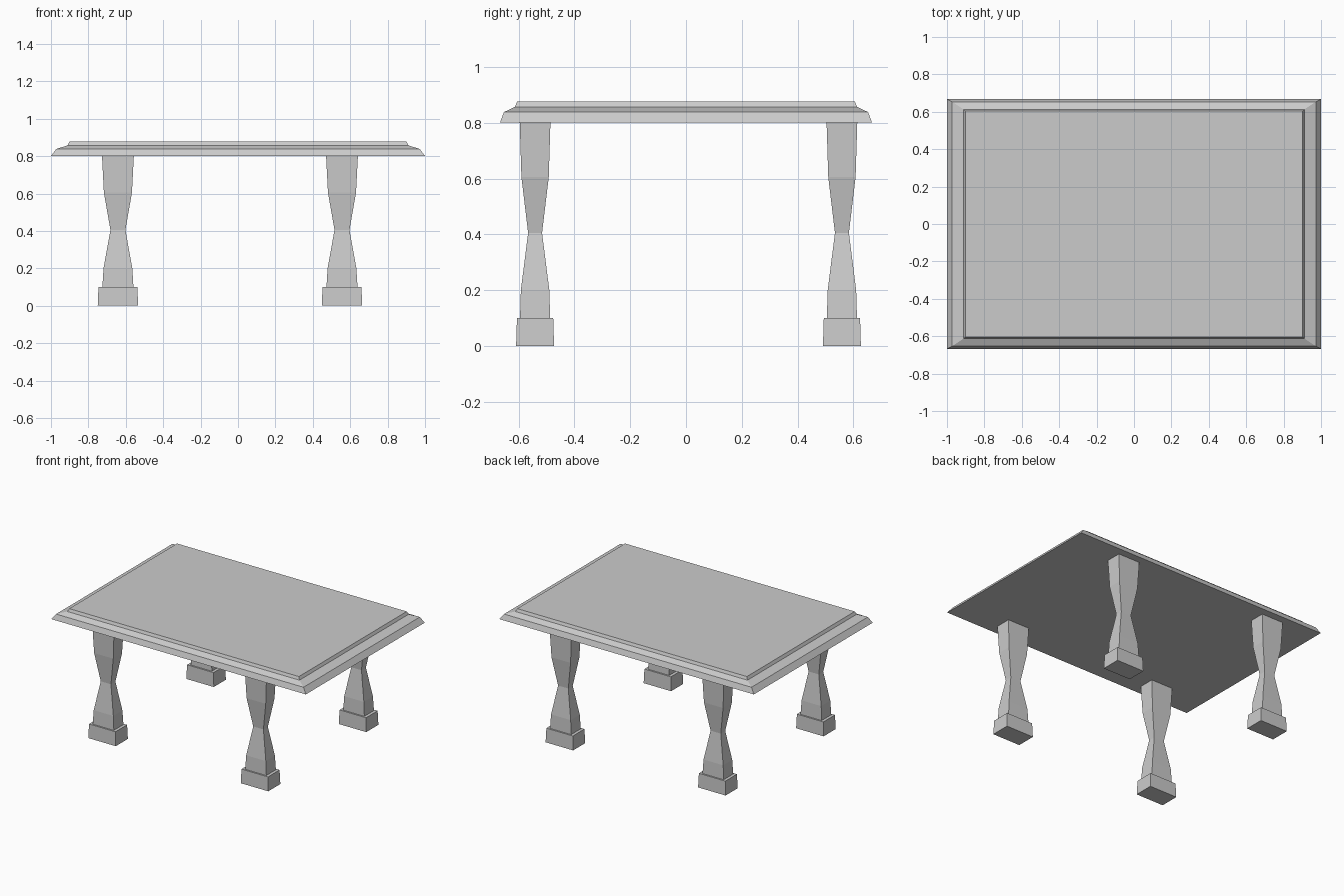
import bpy
import bmesh

cube = bpy.data.objects.get("Cube")
if cube:
    bpy.data.objects.remove(cube, do_unlink=True)

# Single stone grey colour
GREY = (0.6, 0.6, 0.6, 1.0)
stone = bpy.data.materials.new("stone_grey")
stone.use_nodes = True
stone.diffuse_color = GREY
stone.node_tree.nodes["Principled BSDF"].inputs["Base Color"].default_value = GREY


def rect_loft(name, profile, location=(0, 0, 0)):
    """Stack rectangles given as (half x, half y, z) into a closed solid."""
    bm = bmesh.new()
    rings = [[bm.verts.new((sx * hx, sy * hy, z))
              for sx, sy in ((-1, -1), (1, -1), (1, 1), (-1, 1))]
             for hx, hy, z in profile]
    for low, high in zip(rings, rings[1:]):
        for i in range(4):
            j = (i + 1) % 4
            bm.faces.new((low[i], low[j], high[j], high[i]))
    bm.faces.new(rings[0][::-1])
    bm.faces.new(rings[-1])
    mesh = bpy.data.meshes.new(name)
    bm.to_mesh(mesh)
    bm.free()
    mesh.materials.append(stone)
    obj = bpy.data.objects.new(name, mesh)
    obj.location = location
    bpy.context.collection.objects.link(obj)
    return obj


# Moulded table top with a raised panel
rect_loft("table_top", [(1.0, 0.667, 0.8), (0.972, 0.653, 0.838),
                        (0.912, 0.613, 0.857), (0.902, 0.605, 0.877)])

# Four waisted legs, each on a square foot block
LEG = [(0.083, 0.054, 0.1), (0.077, 0.051, 0.2), (0.04, 0.025, 0.405),
       (0.075, 0.049, 0.605), (0.085, 0.055, 0.8)]
FOOT = [(0.108, 0.068, 0.0), (0.104, 0.065, 0.1)]
for side, x in (("right", -0.642), ("left", 0.556)):
    for end, y in (("front", -0.541), ("back", 0.559)):
        rect_loft(f"{end}_{side}_leg", LEG, (x, y, 0))
        rect_loft(f"{end}_{side}_foot", FOOT, (x, y, 0))
